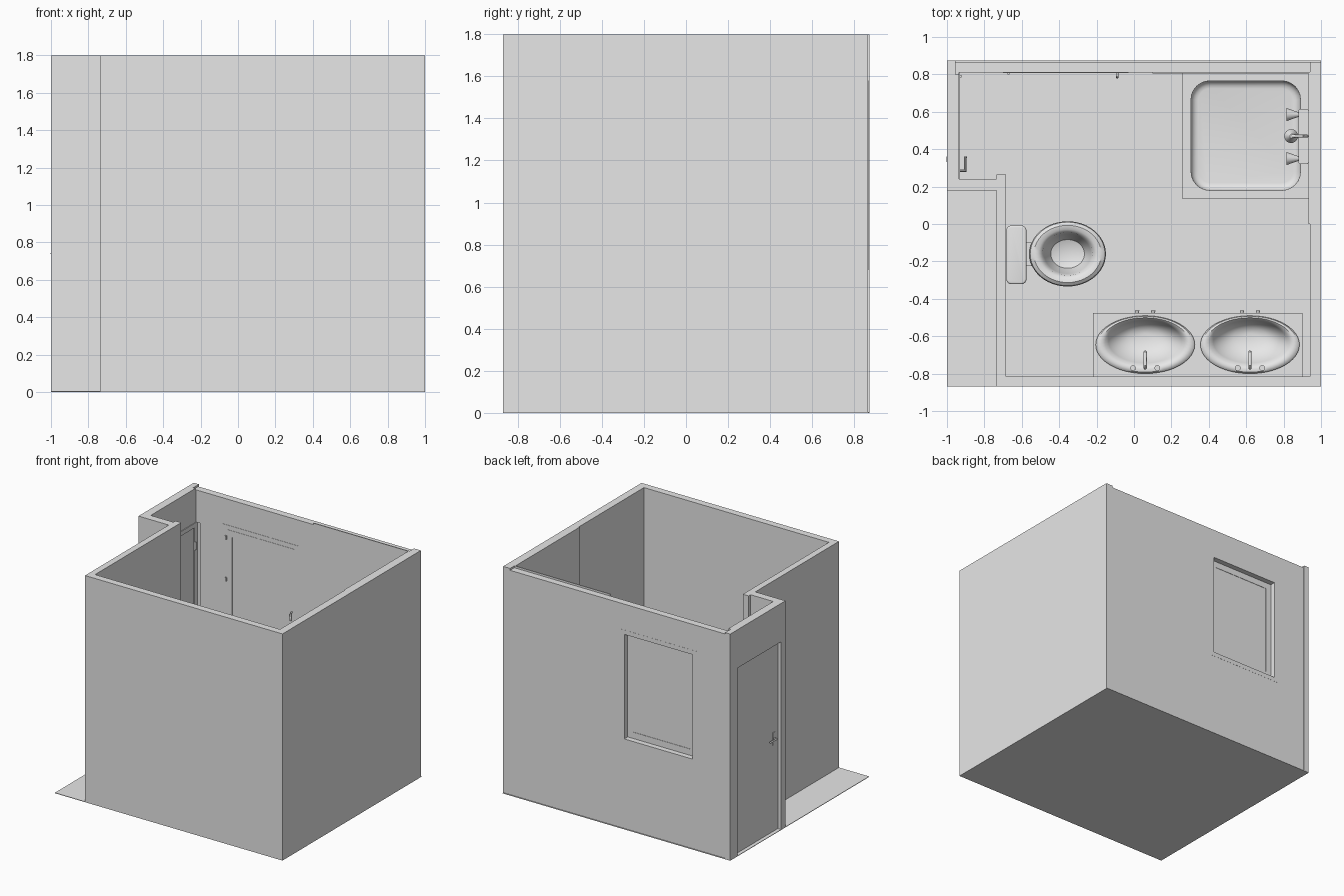
import bpy, bmesh, math
from mathutils import Vector, Matrix

cube = bpy.data.objects.get("Cube")
if cube:
    bpy.data.objects.remove(cube, do_unlink=True)

grey = bpy.data.materials.new("light_grey")
grey.use_nodes = True
grey.diffuse_color = (0.8, 0.8, 0.8, 1)
grey.node_tree.nodes["Principled BSDF"].inputs["Base Color"].default_value = (0.8, 0.8, 0.8, 1)


def activate(ob):
    bpy.ops.object.select_all(action='DESELECT')
    ob.select_set(True)
    bpy.context.view_layer.objects.active = ob


def finish(name, bm, smooth=False):
    bmesh.ops.recalc_face_normals(bm, faces=bm.faces)
    me = bpy.data.meshes.new(name)
    bm.to_mesh(me)
    bm.free()
    me.materials.append(grey)
    ob = bpy.data.objects.new(name, me)
    bpy.context.scene.collection.objects.link(ob)
    if smooth:
        activate(ob)
        bpy.ops.object.shade_smooth_by_angle(angle=math.radians(40))
    return ob


def add_box(bm, lo, hi):
    lo, hi = Vector(lo), Vector(hi)
    m = Matrix.Translation((lo + hi) / 2) @ Matrix.Diagonal((*(hi - lo), 1))
    bmesh.ops.create_cube(bm, size=1, matrix=m)


def box(name, lo, hi, corner=0, rim=0, rim_z=None):
    """Box with optional rounded upright corners and a rounded rim at height rim_z."""
    bm = bmesh.new()
    add_box(bm, lo, hi)
    if corner:
        upright = [e for e in bm.edges if abs(e.verts[0].co.z - e.verts[1].co.z) > 1e-4]
        bmesh.ops.bevel(bm, geom=upright, offset=corner, segments=6, affect='EDGES', profile=0.5)
    if rim:
        edges = [e for e in bm.edges if all(abs(v.co.z - rim_z) < 1e-4 for v in e.verts)]
        bmesh.ops.bevel(bm, geom=edges, offset=rim, segments=4, affect='EDGES', profile=0.5)
    return finish(name, bm, bool(corner or rim))


def boxes(name, spans):
    bm = bmesh.new()
    for lo, hi in spans:
        add_box(bm, lo, hi)
    return finish(name, bm)


def prism(name, outline, z0, z1):
    bm = bmesh.new()
    face = bm.faces.new([bm.verts.new((x, y, z0)) for x, y in outline])
    top = bmesh.ops.extrude_face_region(bm, geom=[face])["geom"]
    verts = [g for g in top if isinstance(g, bmesh.types.BMVert)]
    bmesh.ops.translate(bm, verts=verts, vec=(0, 0, z1 - z0))
    return finish(name, bm)


def cone(name, a, b, r1, r2, flat=1.0):
    a, b = Vector(a), Vector(b)
    turn = (b - a).to_track_quat('Z', 'Y').to_matrix().to_4x4()
    m = Matrix.Translation((a + b) / 2) @ Matrix.Diagonal((1, flat, 1, 1)) @ turn
    bm = bmesh.new()
    bmesh.ops.create_cone(bm, cap_ends=True, segments=32, radius1=r1, radius2=r2,
                          depth=(b - a).length, matrix=m)
    return finish(name, bm, True)


def lathe(name, profile, centre, flat, lean=0):
    """Elliptical turned shape; lean shifts the inner rings along y."""
    bm = bmesh.new()
    vs = [bm.verts.new((r, 0, z)) for r, z in profile]
    es = [bm.edges.new(p) for p in zip(vs, vs[1:])]
    bmesh.ops.spin(bm, geom=vs + es, angle=math.tau, steps=48, axis=(0, 0, 1), cent=(0, 0, 0))
    bmesh.ops.remove_doubles(bm, verts=bm.verts, dist=1e-5)
    big = max(r for r, z in profile)
    for v in bm.verts:
        r = math.hypot(v.co.x, v.co.y)
        v.co.y = v.co.y * flat + lean * (1 - r / big) + centre[1]
        v.co.x += centre[0]
    return finish(name, bm, True)


def pipe(name, points, r):
    cu = bpy.data.curves.new(name, 'CURVE')
    cu.dimensions, cu.bevel_depth, cu.bevel_resolution, cu.use_fill_caps = '3D', r, 3, True
    sp = cu.splines.new('POLY')
    sp.points.add(len(points) - 1)
    for p, co in zip(sp.points, points):
        p.co = (*co, 1)
    cu.materials.append(grey)
    ob = bpy.data.objects.new(name, cu)
    bpy.context.scene.collection.objects.link(ob)
    activate(ob)
    bpy.ops.object.convert(target='MESH')
    bpy.ops.object.shade_smooth_by_angle(angle=math.radians(40))


def cut(targets, cutter):
    cutter.hide_render = True
    for ob in targets:
        mod = ob.modifiers.new("cut", 'BOOLEAN')
        mod.operation, mod.solver, mod.object = 'DIFFERENCE', 'EXACT', cutter
        activate(ob)
        bpy.ops.object.modifier_apply(modifier=mod.name)
    bpy.data.objects.remove(cutter, do_unlink=True)


# Room shell: floor and walls with an entrance recess
box("floor", (-1, -.87, 0), (1, .873, .004))
walls = prism("walls", [(-1, .873), (-1, .18), (-.735, .18), (-.735, -.87), (1, -.87), (1, .873)], 0, 1.8)
cut([walls], prism("room_cutter", [(-.935, .81), (-.935, .24), (-.735, .24), (-.735, .265),
                                   (-.685, .265), (-.685, -.815), (.94, -.815), (.94, .81)], -.1, 2))
cut([walls], box("back_step_cutter", (-.955, .866, -.1), (1.1, 1, 2)))
cut([walls], box("back_top_cutter", (-.955, .8, 1.785), (.94, 1, 2)))
cut([walls], box("window_cutter", (-.70, .7, .68), (-.03, 1, 1.58)))
cut([walls], box("door_cutter", (-1.1, .2, -.1), (-.9, .82, 1.53)))


# Window
def window_ring(name, x0, x1, z0, z1, w, y0, y1):
    boxes(name, [((x0, y0, z0), (x0 + w, y1, z1)), ((x1 - w, y0, z0), (x1, y1, z1)),
                 ((x0 + w, y0, z0), (x1 - w, y1, z0 + w)), ((x0 + w, y0, z1 - w), (x1 - w, y1, z1))])


window_ring("window_frame", -.70, -.03, .68, 1.58, .035, .808, .867)
window_ring("window_sash", -.665, -.065, .715, 1.545, .05, .806, .824)
box("window_pane", (-.62, .811, .76), (-.11, .821, 1.5))
for z in (.8, 1.15, 1.48):
    cone("window_hinge", (-.67, .805, z - .015), (-.67, .805, z + .015), .007, .007)
pipe("window_handle", [(-.09, .81, 1.04), (-.09, .79, 1.04), (-.09, .785, .98)], .007)

# Door
boxes("door_frame", [((-1, .2, 0), (-.93, .235, 1.53)), ((-1, .785, 0), (-.93, .82, 1.53)),
                     ((-1, .235, 1.495), (-.93, .785, 1.53))])
box("door_leaf", (-.972, .235, .005), (-.942, .785, 1.495))
for x, reach in ((-.942, .04), (-.972, -.022)):
    pipe("door_handle", [(x, .285, .74), (x + reach, .285, .74), (x + reach, .36, .74)], .008)
    box("handle_plate", (x - .004, .27, .69), (x + .004, .30, .79))
for z in (.2, .75, 1.35):
    cone("door_hinge", (-.926, .79, z - .03), (-.926, .79, z + .03), .007, .007)

# Shower corner
box("back_tile_panel", (.1, .804, .004), (.94, .812, 1.8))
box("side_tile_panel", (.933, 0, .004), (.941, .804, 1.8))
tray = box("shower_tray", (.26, .135, 0), (.933, .804, .12))
cut([tray], box("basin_cutter", (.305, .18, .05), (.89, .765, .3), .1, .04, .05))
activate(tray)
bpy.ops.object.shade_smooth_by_angle(angle=math.radians(40))
box("shower_mixer", (.88, .32, .72), (.933, .615, .78), .01)
for y in (.35, .585):
    cone("shower_knob", (.88, y, .75), (.815, y, .75), .012, .035)
pipe("shower_riser", [(.925, .47, .78), (.925, .47, 1.38), (.9, .47, 1.42), (.845, .47, 1.4)], .008)
cone("shower_head", (.845, .47, 1.4), (.84, .47, 1.35), .012, .037)

# Toilet
lathe("toilet_bowl", [(0, 0), (.12, 0), (.11, .05), (.105, .14), (.15, .23), (.19, .28), (.205, .305),
                      (.2, .325), (.18, .338), (.155, .335), (.135, .32), (.125, .28), (.09, .21), (0, .18)],
      (-.355, -.16), .85)
box("toilet_neck", (-.6, -.225, .16), (-.5, -.1, .29))
box("toilet_tank", (-.68, -.315, .26), (-.58, -.015, .56), .025)
box("tank_lid", (-.683, -.322, .56), (-.575, -.008, .595), .028, .01, .595)

# Vanity with twin sinks
cabinet = box("vanity_cabinet", (-.2, -.815, 0), (.88, -.49, .585))
counter = box("vanity_counter", (-.22, -.815, .585), (.9, -.475, .62))
for x in (.06, .62):
    cut([cabinet, counter], cone("sink_cutter", (x, -.645, .48), (x, -.645, .8), .245, .245, .58))
    lathe("sink", [(.262, .619), (.265, .63), (.255, .64), (.235, .643), (.215, .635), (.195, .61),
                   (.16, .56), (.09, .525), (0, .515)], (x, -.645), .585, .06)
    pipe("sink_tap", [(x, -.77, .62), (x, -.77, .72), (x, -.755, .735), (x, -.69, .725), (x, -.685, .71)], .009)
    for side in (-1, 1):
        cone("tap_knob", (x + .065 * side, -.77, .62), (x + .065 * side, -.77, .67), .011, .015)
        near, far = x + .012 * side, x + .255 * side
        box("cabinet_door", (min(near, far), -.491, .05), (max(near, far), -.483, .56))
        cone("cabinet_knob", (x + .043 * side, -.484, .42), (x + .043 * side, -.462, .42), .006, .012)
